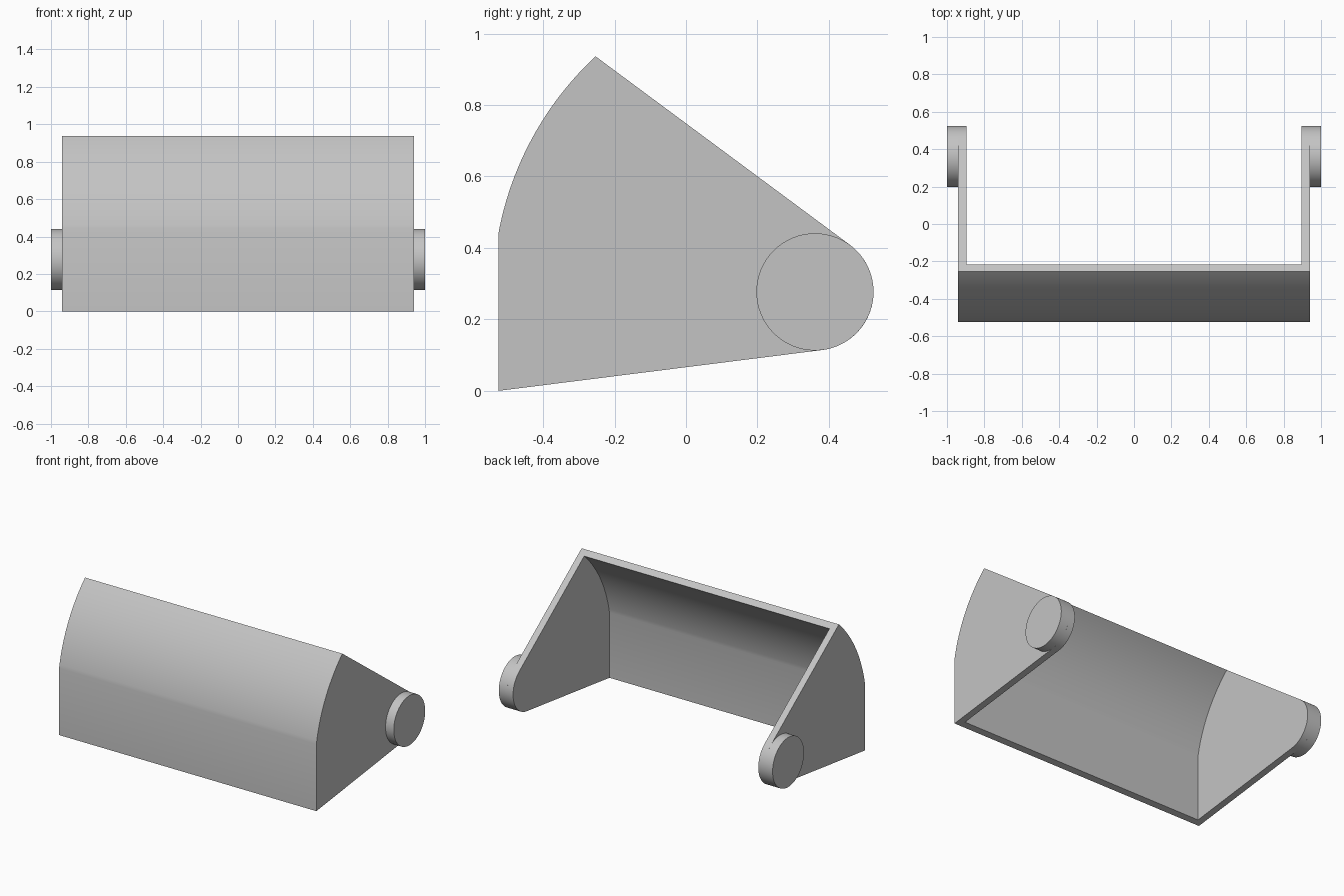
import bpy
import bmesh
from math import sin, cos, atan2, asin, acos, hypot, pi, radians

cube = bpy.data.objects.get("Cube")
if cube:
    bpy.data.objects.remove(cube, do_unlink=True)

# Main dimensions
PIVOT_Y, PIVOT_Z = 0.361, 0.277
PIN_R = 0.164
SHELL_R = 0.901
FRONT_Y = -0.525
WALL = 0.044
HALF_WIDTH = 0.94
TOP_Y, TOP_Z = -0.253, 0.936

grey = bpy.data.materials.new("light_grey")
grey.use_nodes = True
COLOUR = (0.55, 0.55, 0.55, 1)
grey.diffuse_color = COLOUR
grey.node_tree.nodes["Principled BSDF"].inputs["Base Color"].default_value = COLOUR


def arc(radius, start, end, steps):
    """Points on an arc round the pivot, in the side plane."""
    angles = [start + (end - start) * i / steps for i in range(steps + 1)]
    return [(PIVOT_Y + radius * cos(a), PIVOT_Z + radius * sin(a)) for a in angles]


def extrude_profile(name, profile, x0, x1):
    """Solid made by sweeping a side profile from x0 to x1."""
    bm = bmesh.new()
    face = bm.faces.new([bm.verts.new((x0, y, z)) for y, z in profile])
    result = bmesh.ops.extrude_face_region(bm, geom=[face])
    moved = [v for v in result["geom"] if isinstance(v, bmesh.types.BMVert)]
    bmesh.ops.translate(bm, verts=moved, vec=(x1 - x0, 0, 0))
    bmesh.ops.recalc_face_normals(bm, faces=bm.faces)
    mesh = bpy.data.meshes.new(name)
    bm.to_mesh(mesh)
    bm.free()
    mesh.materials.append(grey)
    obj = bpy.data.objects.new(name, mesh)
    bpy.context.collection.objects.link(obj)
    return obj


def select_only(obj):
    bpy.ops.object.select_all(action="DESELECT")
    obj.select_set(True)
    bpy.context.view_layer.objects.active = obj


def front_angle(radius, y):
    """Angle at which an arc round the pivot meets the upright front."""
    return acos((y - PIVOT_Y) / radius)


# Angles where the straight edges touch the rounded pivot end
dy, dz = PIVOT_Y - FRONT_Y, PIVOT_Z
slope = atan2(dz, dy) - asin(PIN_R / hypot(dy, dz))
lower_touch = slope - pi / 2
top_angle = atan2(TOP_Z - PIVOT_Z, TOP_Y - PIVOT_Y)
upper_touch = top_angle - acos(PIN_R / SHELL_R)

# Hood: upright front, curved upper front, straight edges and rounded ends
outline = [(FRONT_Y, 0)]
outline += arc(PIN_R, lower_touch, upper_touch, 32)
outline += arc(SHELL_R, top_angle, front_angle(SHELL_R, FRONT_Y), 24)
hood = extrude_profile("hood", outline, -HALF_WIDTH, HALF_WIDTH)

# Hollow, open at the top, back and bottom
inner_r, inner_y = SHELL_R - WALL, FRONT_Y + WALL
hollow = [(inner_y, -0.2)]
hollow += arc(inner_r, front_angle(inner_r, inner_y), top_angle - radians(6), 24)
hollow += [(1, 1.2), (1, -0.2)]
cutter = extrude_profile("hollow_cutter", hollow, WALL - HALF_WIDTH, HALF_WIDTH - WALL)
cutter.hide_render = True

cut = hood.modifiers.new("hollow", "BOOLEAN")
cut.operation = "DIFFERENCE"
cut.solver = "EXACT"
cut.object = cutter
select_only(hood)
bpy.ops.object.modifier_apply(modifier=cut.name)
bpy.data.objects.remove(cutter, do_unlink=True)

# Pivot pins on the outside of both side walls
circle = arc(PIN_R, 0, 2 * pi, 64)[:-1]
pins = [extrude_profile(name, circle, side * HALF_WIDTH, side)
        for name, side in (("left_pivot_pin", 1), ("right_pivot_pin", -1))]

for obj in [hood] + pins:
    select_only(obj)
    bpy.ops.object.shade_smooth_by_angle(angle=radians(30))
